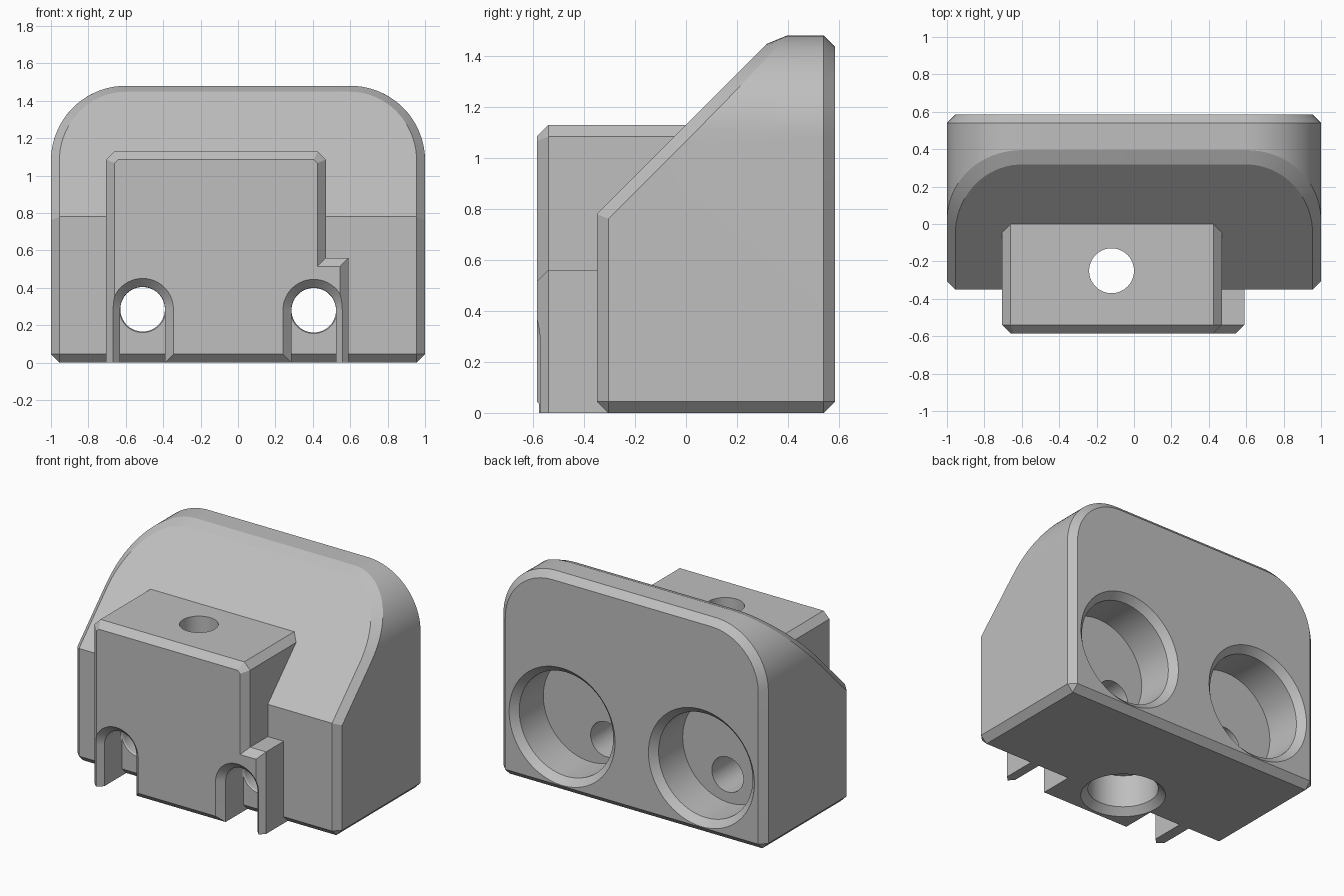
import bpy
import bmesh
from math import sin, cos, pi, radians
from mathutils import Vector

if "Cube" in bpy.data.objects:
    bpy.data.objects.remove(bpy.data.objects["Cube"], do_unlink=True)

BEV = 0.045          # chamfer used on every edge
FRONT, BACK = -0.35, 0.585
BLOCK_FRONT = -0.585

grey = bpy.data.materials.new("light_grey")
grey.use_nodes = True
grey.diffuse_color = (0.52, 0.52, 0.52, 1)
grey.node_tree.nodes["Principled BSDF"].inputs["Base Color"].default_value = (0.52, 0.52, 0.52, 1)


def finish(name, bm):
    bmesh.ops.recalc_face_normals(bm, faces=bm.faces[:])
    mesh = bpy.data.meshes.new(name)
    bm.to_mesh(mesh)
    bm.free()
    mesh.materials.append(grey)
    obj = bpy.data.objects.new(name, mesh)
    bpy.context.collection.objects.link(obj)
    return obj


def loft(loops):
    """Closed solid through rings of equal point count."""
    bm = bmesh.new()
    rings = [[bm.verts.new(p) for p in loop] for loop in loops]
    n = len(rings[0])
    for a, b in zip(rings, rings[1:]):
        for i in range(n):
            j = (i + 1) % n
            bm.faces.new((a[i], a[j], b[j], b[i]))
    bm.faces.new(rings[0])
    bm.faces.new(rings[-1])
    return bm


def at_y(y, outline):
    return [(x, y, z) for x, z in outline]


def arc(cx, cz, r, start, end, steps):
    angles = [radians(start + (end - start) * i / steps) for i in range(steps + 1)]
    return [(cx + r * cos(a), cz + r * sin(a)) for a in angles]


def circle(cx, cz, r, steps=64):
    return arc(cx, cz, r, 0, 360, steps)[:-1]


def combine(target, tool, operation):
    mod = target.modifiers.new("combine", 'BOOLEAN')
    mod.operation = operation
    mod.solver = 'EXACT'
    mod.object = tool
    bpy.context.view_layer.objects.active = target
    bpy.ops.object.modifier_apply(modifier=mod.name)
    bpy.data.objects.remove(tool, do_unlink=True)


# Main body: rounded-top slab, sloped front, chamfered rim
outline = [(-1, 0), (1, 0)]
outline += arc(0.6, 1.08, 0.4, 0, 90, 20) + arc(-0.6, 1.08, 0.4, 90, 180, 20)
bm = loft([at_y(FRONT, outline), at_y(BACK, outline)])
cut = bmesh.ops.bisect_plane(bm, geom=bm.verts[:] + bm.edges[:] + bm.faces[:],
                             plane_co=(0, FRONT, 0.78), plane_no=(0, -1, 1), clear_outer=True)
bmesh.ops.holes_fill(bm, edges=[e for e in bm.edges if e.is_boundary])
bmesh.ops.recalc_face_normals(bm, faces=bm.faces[:])


def is_rim(edge):
    fold = all(abs(v.co.z - 0.78) < 0.01 for v in edge.verts)
    return not fold and edge.calc_face_angle(0) > radians(30)


bmesh.ops.bevel(bm, geom=[e for e in bm.edges if is_rim(e)], offset=BEV,
                segments=1, profile=0.5, affect='EDGES', clamp_overlap=False)
body = finish("mount_body", bm)

# Front block: stepped outline with an inset front face
L, R, TOP, STEP, WIDE = -0.705, 0.47, 1.13, 0.56, 0.59
full = [(L, 0), (WIDE, 0), (WIDE, STEP), (R, STEP),
        (R, TOP - BEV), (R - BEV, TOP), (L + BEV, TOP), (L, TOP - BEV)]
t = BEV * 0.414
inset = [(L + BEV, 0), (WIDE - BEV, 0), (WIDE - BEV, STEP - BEV), (R - BEV, STEP - BEV),
         (R - BEV, TOP - BEV - t), (R - BEV - t, TOP - BEV),
         (L + BEV + t, TOP - BEV), (L + BEV, TOP - BEV - t)]
block = finish("front_block", loft([at_y(BLOCK_FRONT, inset),
                                    at_y(BLOCK_FRONT + BEV, full), at_y(0.15, full)]))

# Chamfer under the block between the two slots
wedge = [(BLOCK_FRONT - 0.1, -0.1), (BLOCK_FRONT + BEV + 0.1, -0.1),
         (BLOCK_FRONT - 0.1, BEV + 0.1)]
combine(block, finish("lower_chamfer_cutter", loft(
    [[(x, y, z) for y, z in wedge] for x in (-0.5, 0.4)])), 'DIFFERENCE')

# Arched slots, flared at the mouth
HOLES = [(-0.51, 0.285), (0.405, 0.28)]


def arch(cx, cz, r):
    return [(cx - r, -0.1), (cx + r, -0.1)] + arc(cx, cz, r, 0, 180, 32)


for cx, cz in HOLES:
    steps = [(BLOCK_FRONT - BEV, 0.12 + 2 * BEV), (BLOCK_FRONT + BEV, 0.12), (0.2, 0.12)]
    slot = finish("slot_cutter", loft([at_y(y, arch(cx, cz, r)) for y, r in steps]))
    combine(block, slot, 'DIFFERENCE')

combine(body, block, 'UNION')

# Screw holes from the slots into the back pockets
for cx, cz in HOLES:
    steps = [(FRONT - 0.01, 0.13), (FRONT + 0.01, 0.119), (0.4, 0.119)]
    hole = finish("screw_hole_cutter", loft([at_y(y, circle(cx, cz, r)) for y, r in steps]))
    combine(body, hole, 'DIFFERENCE')

# Large round pockets in the back
for side in (-1, 1):
    steps = [(BACK + BEV, 0.355 + 2 * BEV), (BACK - BEV, 0.355), (0.28, 0.355)]
    pocket = finish("pocket_cutter", loft([at_y(y, circle(side * 0.526, 0.45, r)) for y, r in steps]))
    combine(body, pocket, 'DIFFERENCE')

# Vertical bore with a chamfered counterbore below
steps = [(-BEV, 0.222 + 2 * BEV), (BEV, 0.222), (0.27, 0.222), (0.27, 0.12), (1.5, 0.12)]
bore = finish("bore_cutter", loft(
    [[(x, y, z) for x, y in circle(-0.12, -0.25, r)] for z, r in steps]))
combine(body, bore, 'DIFFERENCE')

# Smooth the round surfaces, keep chamfers crisp
bpy.ops.object.select_all(action='DESELECT')
body.select_set(True)
bpy.context.view_layer.objects.active = body
bpy.ops.object.shade_smooth_by_angle(angle=radians(20))
